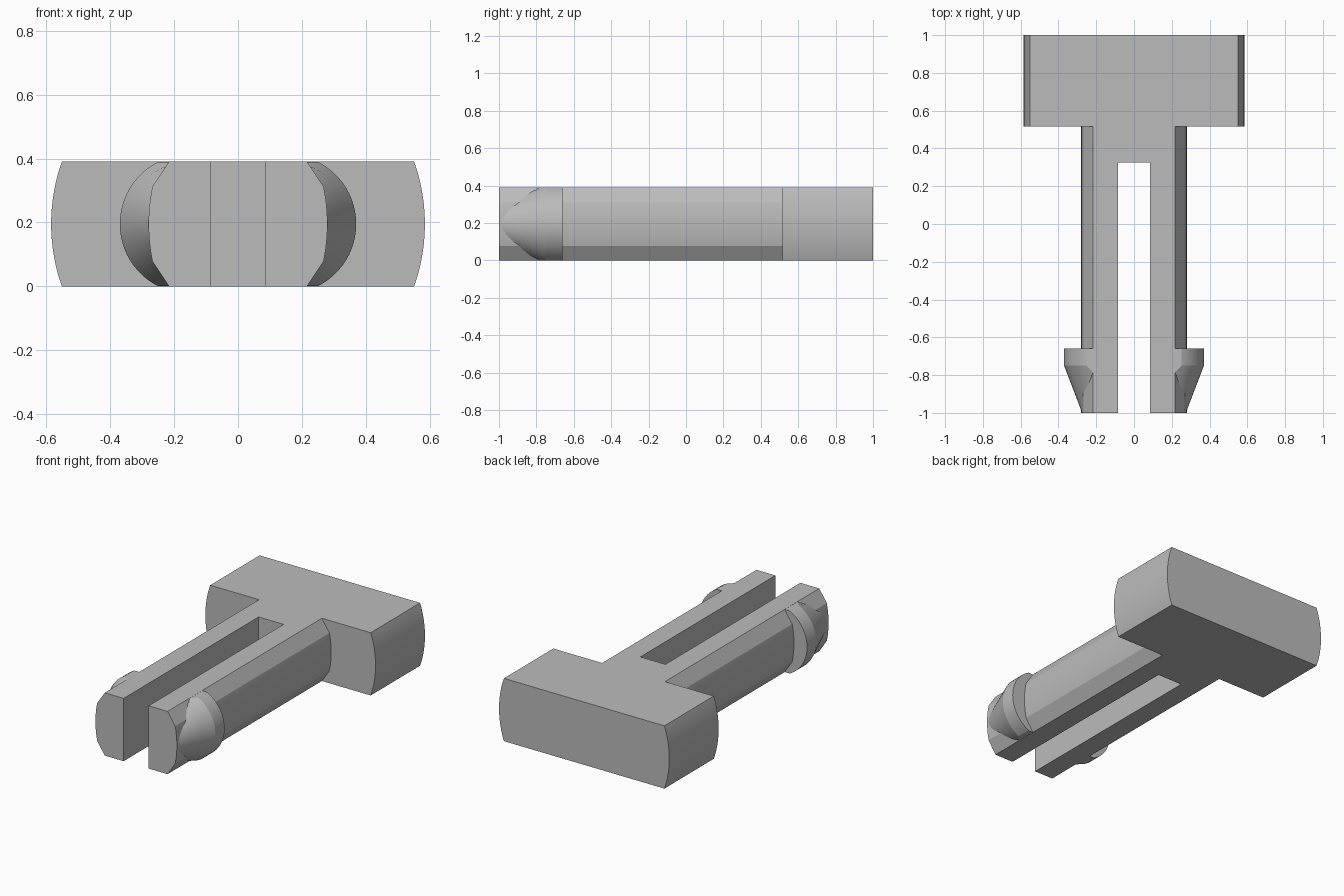
import bpy
import bmesh
from math import sin, cos, asin, pi, radians

cube = bpy.data.objects.get("Cube")
if cube:
    bpy.data.objects.remove(cube)

HALF = 0.195      # half the thickness
FRONT, SHOULDER, BACK = -1.0, 0.515, 1.0

grey = bpy.data.materials.new("plain grey")
grey.use_nodes = True
colour = (0.5, 0.5, 0.5, 1)
grey.diffuse_color = colour
grey.node_tree.nodes["Principled BSDF"].inputs["Base Color"].default_value = colour


def loft(name, sections):
    """Skin a list of (y, [(x, z), ...]) sections and cap both ends."""
    bm = bmesh.new()
    rings = [[bm.verts.new((x, y, z + HALF)) for x, z in pts] for y, pts in sections]
    for a, b in zip(rings, rings[1:]):
        for i in range(len(a)):
            j = (i + 1) % len(a)
            bm.faces.new((a[i], a[j], b[j], b[i]))
    bm.faces.new(rings[0])
    bm.faces.new(rings[-1])
    bmesh.ops.recalc_face_normals(bm, faces=bm.faces)
    mesh = bpy.data.meshes.new(name)
    bm.to_mesh(mesh)
    bm.free()
    mesh.materials.append(grey)
    obj = bpy.data.objects.new(name, mesh)
    bpy.context.collection.objects.link(obj)
    return obj


def smooth(obj):
    bpy.ops.object.select_all(action='DESELECT')
    obj.select_set(True)
    bpy.context.view_layer.objects.active = obj
    bpy.ops.object.shade_smooth_by_angle(angle=radians(20))


def arc(centre, radius, limit, steps=24):
    """Right-hand arc from bottom to top, trimmed at +-limit in height."""
    a = asin(min(1, limit / radius))
    angles = [-a + 2 * a * i / steps for i in range(steps + 1)]
    return [(centre + radius * cos(t), radius * sin(t)) for t in angles]


def both_sides(half):
    return half + [(-x, -z) for x, z in half]


# Wide head with rounded ends
head_profile = both_sides(arc(0, 0.585, HALF))
smooth(loft("head", [(SHOULDER, head_profile), (BACK, head_profile)]))

# Shaft with gently bowed sides and bevelled edges
side = [(0.216, -HALF)] + arc(-0.29, 0.57, 0.117, 12) + [(0.216, HALF)]
shaft_profile = both_sides(side)
shaft = loft("split_shaft", [(FRONT, shaft_profile), (SHOULDER, shaft_profile)])

# Slot between the two prongs
slot = [(-0.086, -0.3), (0.086, -0.3), (0.086, 0.3), (-0.086, 0.3)]
cutter = loft("slot_cutter", [(FRONT - 0.1, slot), (0.325, slot)])
cutter.hide_render = True
cut = shaft.modifiers.new("slot", 'BOOLEAN')
cut.operation = 'DIFFERENCE'
cut.solver = 'EXACT'
cut.object = cutter
bpy.context.view_layer.objects.active = shaft
bpy.ops.object.modifier_apply(modifier=cut.name)
bpy.data.objects.remove(cutter)
smooth(shaft)

# Tapered snap barbs on the prong tips
CENTRE, LIMIT = 0.152, HALF - 0.0005


def barb_section(y, radius):
    pts = arc(CENTRE, radius, LIMIT)
    return y, pts + [(0.12, pts[-1][1]), (0.12, pts[0][1])]


taper = [(-0.75 - 0.249 * i / 12, 0.218 - 0.095 * i / 12) for i in range(13)]
sections = [barb_section(-0.66, 0.218)] + [barb_section(y, r) for y, r in taper]
for name, sign in (("left_barb", 1), ("right_barb", -1)):
    smooth(loft(name, [(y, [(sign * x, z) for x, z in pts]) for y, pts in sections]))
